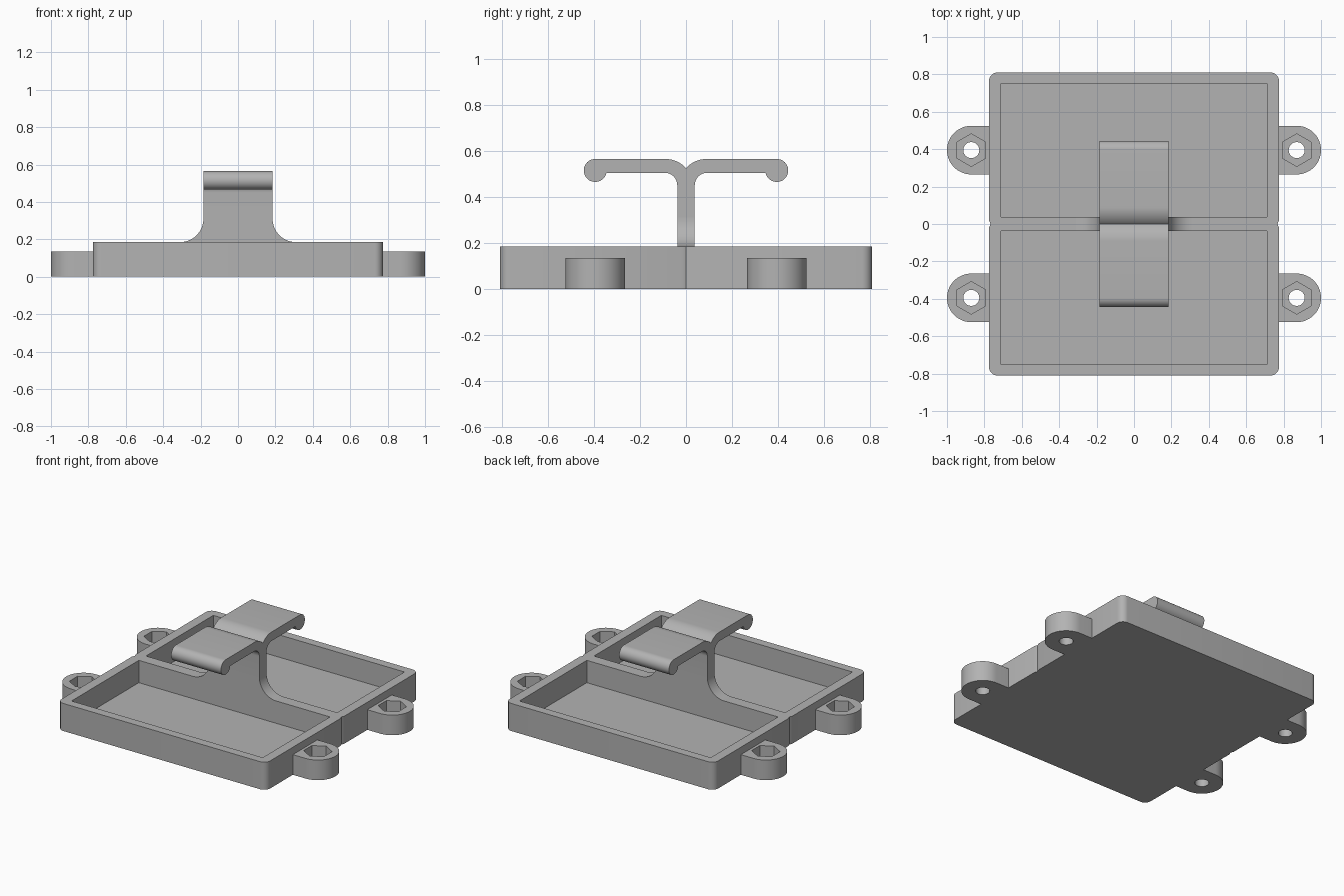
import bpy, bmesh
from math import cos, sin, radians
from mathutils import Vector

cube = bpy.data.objects.get("Cube")
if cube:
    bpy.data.objects.remove(cube, do_unlink=True)

GREY = (0.45, 0.45, 0.45, 1)
mat = bpy.data.materials.new("plain grey")
mat.use_nodes = True
mat.diffuse_color = GREY
mat.node_tree.nodes["Principled BSDF"].inputs["Base Color"].default_value = GREY

TOP, WEB, HALF_X, HALF_Y = 0.185, 0.038, 0.775, 0.81
HOOK_X, FLARE = 0.185, 0.125


def arc(cx, cy, r, start, end, steps=12):
    angles = [radians(start + (end - start) * i / steps) for i in range(steps + 1)]
    return [(cx + r * cos(a), cy + r * sin(a)) for a in angles]


def prism(name, outline, low, high, axis="z"):
    """Extrude a closed outline along one axis."""
    place = {"x": lambda u, v, w: (w, u, v),
             "y": lambda u, v, w: (u, w, v),
             "z": lambda u, v, w: (u, v, w)}[axis]
    bm = bmesh.new()
    face = bm.faces.new([bm.verts.new(place(u, v, low)) for u, v in outline])
    new = bmesh.ops.extrude_face_region(bm, geom=[face])["geom"]
    shift = Vector(place(0, 0, high - low))
    bmesh.ops.translate(bm, vec=shift, verts=[g for g in new if isinstance(g, bmesh.types.BMVert)])
    bmesh.ops.recalc_face_normals(bm, faces=bm.faces)
    mesh = bpy.data.meshes.new(name)
    bm.to_mesh(mesh)
    bm.free()
    mesh.materials.append(mat)
    obj = bpy.data.objects.new(name, mesh)
    bpy.context.collection.objects.link(obj)
    return obj


def cut(obj, cutter):
    """Subtract the cutter, then discard it."""
    mod = obj.modifiers.new("cut", "BOOLEAN")
    mod.operation, mod.solver, mod.object = "DIFFERENCE", "EXACT", cutter
    cutter.hide_render = True
    bpy.context.view_layer.objects.active = obj
    bpy.ops.object.modifier_apply(modifier=mod.name)
    bpy.data.objects.remove(cutter, do_unlink=True)


def smooth(obj):
    bpy.ops.object.select_all(action="DESELECT")
    obj.select_set(True)
    bpy.context.view_layer.objects.active = obj
    bpy.ops.object.shade_smooth_by_angle(angle=radians(30))


def mirrored(points):
    """Close a half outline with its mirror image across the first coordinate."""
    return points + [(-u, v) for u, v in reversed(points) if abs(u) > 1e-5]


# Double tray with rounded corners and a shallow seam notch on each side
r = 0.045
side = arc(HALF_X - r, -HALF_Y + r, r, -90, 0, 8)
side += [(HALF_X, -0.02), (HALF_X - 0.008, 0), (HALF_X, 0.02)]
side += arc(HALF_X - r, HALF_Y - r, r, 0, 90, 8)
tray = prism("double_tray", mirrored(side), 0, TOP)
for s in (-1, 1):
    a, b = s * WEB, s * 0.752
    cut(tray, prism("pocket_cutter", [(-0.71, a), (0.71, a), (0.71, b), (-0.71, b)], 0.035, TOP + 0.1))
smooth(tray)

# Mounting ears with a through hole and a hexagonal nut recess
for sx, x_name in ((1, "left"), (-1, "right")):
    for sy, y_name in ((-1, "front"), (1, "back")):
        cx, cy = 0.87, sy * 0.395
        shape = [(HALF_X, cy - 0.13)] + arc(cx, cy, 0.13, -90, 90, 24) + [(HALF_X, cy + 0.13)]
        ear = prism(f"{y_name}_{x_name}_ear", [(sx * u, v) for u, v in shape], 0, 0.135)
        cx *= sx
        cut(ear, prism("nut_cutter", arc(cx, cy, 0.087, 30, 330, 5), 0.06, 0.3))
        cut(ear, prism("hole_cutter", arc(cx, cy, 0.043, 0, 345, 23), -0.1, 0.3))
        smooth(ear)

# Flared foot of the post
z = TOP + FLARE
foot = mirrored([(HOOK_X + FLARE, TOP)] + arc(HOOK_X + FLARE, z, FLARE, 270, 180, 14)[1:])
smooth(prism("flared_foot", foot, -WEB, WEB, "y"))

# Post splitting into two arms with beaded tips
half = [(WEB, z)]
half += arc(WEB + 0.055, 0.45, 0.055, 180, 90)
half += arc(0.395, 0.515, 0.05, 191.5, 450, 28)
half += arc(0.09, 0.444, 0.121, 90, 138)[:-1] + [(0, 0.525)]
smooth(prism("double_hook", mirrored(half), -HOOK_X, HOOK_X, "x"))
